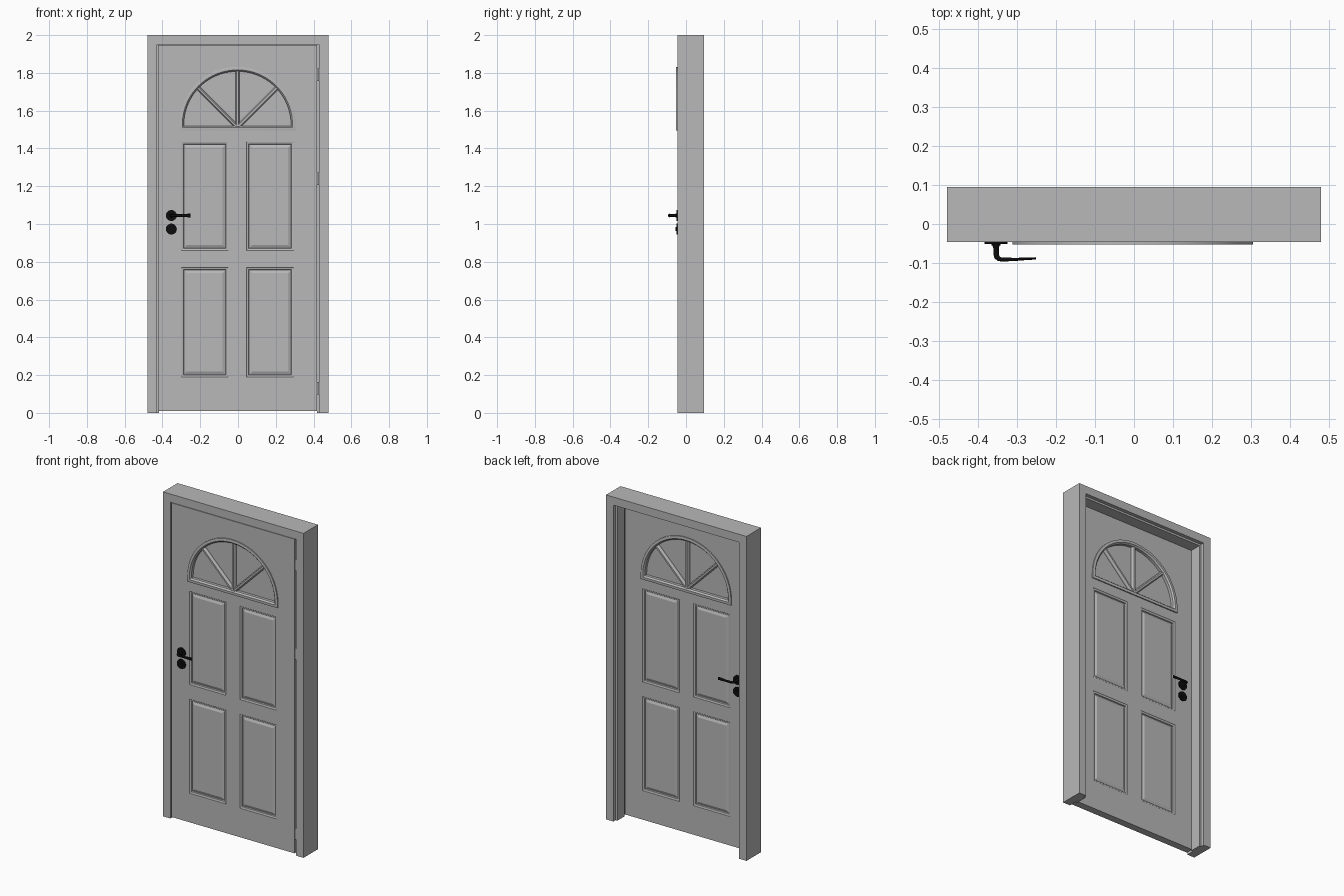
import bpy, bmesh
from math import sin, cos, pi, radians
from mathutils import Vector, Matrix

if "Cube" in bpy.data.objects:
    bpy.data.objects.remove(bpy.data.objects["Cube"])

Y0, Y1 = -0.045, 0.0          # door leaf front and back
MID = (Y0 + Y1) / 2
CX = -0.003                   # centre of the leaf
black = bpy.data.materials.new("black_metal")
black.diffuse_color = (0.004, 0.004, 0.004, 1)
black.use_nodes = True
black.node_tree.nodes["Principled BSDF"].inputs["Base Color"].default_value = black.diffuse_color
grey = bpy.data.materials.new("grey_paint")
grey.diffuse_color = (0.48, 0.48, 0.48, 1)
grey.use_nodes = True
grey.node_tree.nodes["Principled BSDF"].inputs["Base Color"].default_value = grey.diffuse_color


def finish(bm, name, mat=grey, smooth=False):
    bmesh.ops.recalc_face_normals(bm, faces=bm.faces)
    me = bpy.data.meshes.new(name)
    bm.to_mesh(me)
    bm.free()
    ob = bpy.data.objects.new(name, me)
    bpy.context.collection.objects.link(ob)
    me.materials.append(mat)
    if smooth:
        bpy.ops.object.select_all(action='DESELECT')
        ob.select_set(True)
        bpy.context.view_layer.objects.active = ob
        bpy.ops.object.shade_smooth_by_angle(angle=radians(35))
    return ob


def loft(name, rings, closed=False, mat=grey, smooth=False):
    """Skin a list of rings of points; cap the ends unless closed."""
    bm = bmesh.new()
    vs = [[bm.verts.new(p) for p in r] for r in rings]
    n = len(vs[0])
    for i in range(len(vs) if closed else len(vs) - 1):
        a, b = vs[i], vs[(i + 1) % len(vs)]
        for j in range(n):
            k = (j + 1) % n
            bm.faces.new((a[j], a[k], b[k], b[j]))
    if not closed:
        bm.faces.new(vs[0])
        bm.faces.new(vs[-1])
    return finish(bm, name, mat, smooth)


# door frame: stepped section swept up one jamb, across the head and down
section = [(0, -0.046), (0.05, -0.046), (0.05, 0.002), (0.062, 0.002),
           (0.062, 0.073), (0.05, 0.073), (0.05, 0.095), (0, 0.095)]


def frame_ring(sx, top):
    return [(sx * (0.479 - d), y, 2 - d if top else 0) for d, y in section]


loft("door_frame", [frame_ring(-1, 0), frame_ring(-1, 1),
                    frame_ring(1, 1), frame_ring(1, 0)])


# fan window outline, inset by d
def fan(d, y, n=40):
    r, b, c = 0.308 - d, 1.495 + d, 1.524
    pts = [(CX + r, y, b)]
    pts += [(CX + r * cos(pi * i / n), y, c + r * sin(pi * i / n)) for i in range(n + 1)]
    return pts + [(CX - r, y, b)]


# door leaf with raised panels on both faces
xs, zs = [(-0.30, -0.052), (0.046, 0.295)], [(0.19, 0.77), (0.86, 1.435)]
bm = bmesh.new()
bmesh.ops.create_cube(bm, size=1, matrix=Matrix.Translation((CX, MID, 0.979))
                      @ Matrix.Diagonal((0.84, Y1 - Y0, 1.936, 1)))
cuts = [((v, 0, 0), (1, 0, 0)) for p in xs for v in p]
cuts += [((0, 0, v), (0, 0, 1)) for p in zs for v in p]
for co, no in cuts:
    bmesh.ops.bisect_plane(bm, geom=bm.verts[:] + bm.edges[:] + bm.faces[:],
                           plane_co=co, plane_no=no)
bm.normal_update()
panels = []
for f in bm.faces:
    c = f.calc_center_median()
    if abs(f.normal.y) > 0.9 and any(a < c.x < b for a, b in xs) \
            and any(a < c.z < b for a, b in zs):
        panels.append(f)
for thick, depth in [(0.003, -0.002), (0.012, -0.002), (0.004, -0.006), (0.003, 0), (0.02, 0.006)]:
    bmesh.ops.inset_individual(bm, faces=panels, thickness=thick, depth=depth)
leaf = finish(bm, "door_leaf")

cutter = loft("window_cutter", [fan(0.015, -0.2), fan(0.015, 0.2)])
cutter.hide_render = True
cutter.hide_viewport = True
mod = leaf.modifiers.new("window_opening", 'BOOLEAN')
mod.operation = 'DIFFERENCE'
mod.solver = 'EXACT'
mod.object = cutter

# moulding around the fan window, standing proud of both faces
half = [(0, -0.044), (0, -0.052), (0.004, -0.053), (0.016, -0.053), (0.024, -0.044)]
prof = half + [(d, 2 * MID - y) for d, y in reversed(half)]
loft("window_moulding", [fan(d, y) for d, y in prof], closed=True, smooth=True)

# window pane
loft("window_pane", [fan(0.02, MID - 0.004), fan(0.02, MID + 0.004)])

# radiating glazing bars
for i, ang in enumerate((-45, 0, 45)):
    t = radians(ang)
    u, w = Vector((sin(t), 0, cos(t))), Vector((cos(t), 0, -sin(t)))
    sec = [(-0.011, -0.012), (-0.005, -0.024), (0.005, -0.024), (0.011, -0.012),
           (0.011, 0.012), (0.005, 0.024), (-0.005, 0.024), (-0.011, 0.012)]
    base = Vector((CX, MID, 1.512))
    loft(f"glazing_bar_{i + 1}", [[base + u * s + w * a + Vector((0, b, 0)) for a, b in sec]
                                  for s in (0.0, 0.302)])


def cylinder(name, loc, r, depth, along_y, mat=grey):
    bm = bmesh.new()
    rot = Matrix.Rotation(pi / 2, 4, 'X') if along_y else Matrix()
    bmesh.ops.create_cone(bm, cap_ends=True, segments=32, radius1=r, radius2=r,
                          depth=depth, matrix=Matrix.Translation(loc) @ rot)
    return finish(bm, name, mat, True)


# hinges in the gap on the right
for i, z in enumerate((0.13, 1.24, 1.79)):
    cylinder(f"hinge_{i + 1}", (0.423, -0.039, z), 0.006, 0.065, False)

# handles: x, distance from door face, path direction angle, half thickness, half height
HX, HZ = -0.353, 1.045
path = [(0, 0, 0, 0.011, 0.011), (0, 0.012, 0, 0.007, 0.007), (0, 0.026, 0, 0.007, 0.007),
        (0.002, 0.034, 30, 0.007, 0.007), (0.007, 0.039, 60, 0.006, 0.007),
        (0.015, 0.041, 90, 0.005, 0.007), (0.05, 0.0405, 90, 0.004, 0.007),
        (0.08, 0.039, 90, 0.003, 0.009), (0.102, 0.038, 90, 0.003, 0.01)]
for side, face, s in (("front", Y0, -1), ("back", Y1, 1)):
    for part, z in (("handle_rose", HZ), ("key_rose", 0.973)):
        cylinder(f"{side}_{part}", (HX, face + s * 0.002, z), 0.029, 0.008, True, black)
    cylinder(f"{side}_key_cylinder", (HX, face + s * 0.006, 0.973), 0.011, 0.008, True, black)
    rings = []
    for x, d, ang, ht, hh in path:
        t = radians(ang)
        n = Vector((cos(t), -s * sin(t), 0))      # across the path
        c = Vector((HX + x, face + s * (0.005 + d), HZ))
        rings.append([c + n * ht * cos(2 * pi * k / 16) + Vector((0, 0, hh * sin(2 * pi * k / 16)))
                      for k in range(16)])
    loft(f"{side}_lever", rings, mat=black, smooth=True)
